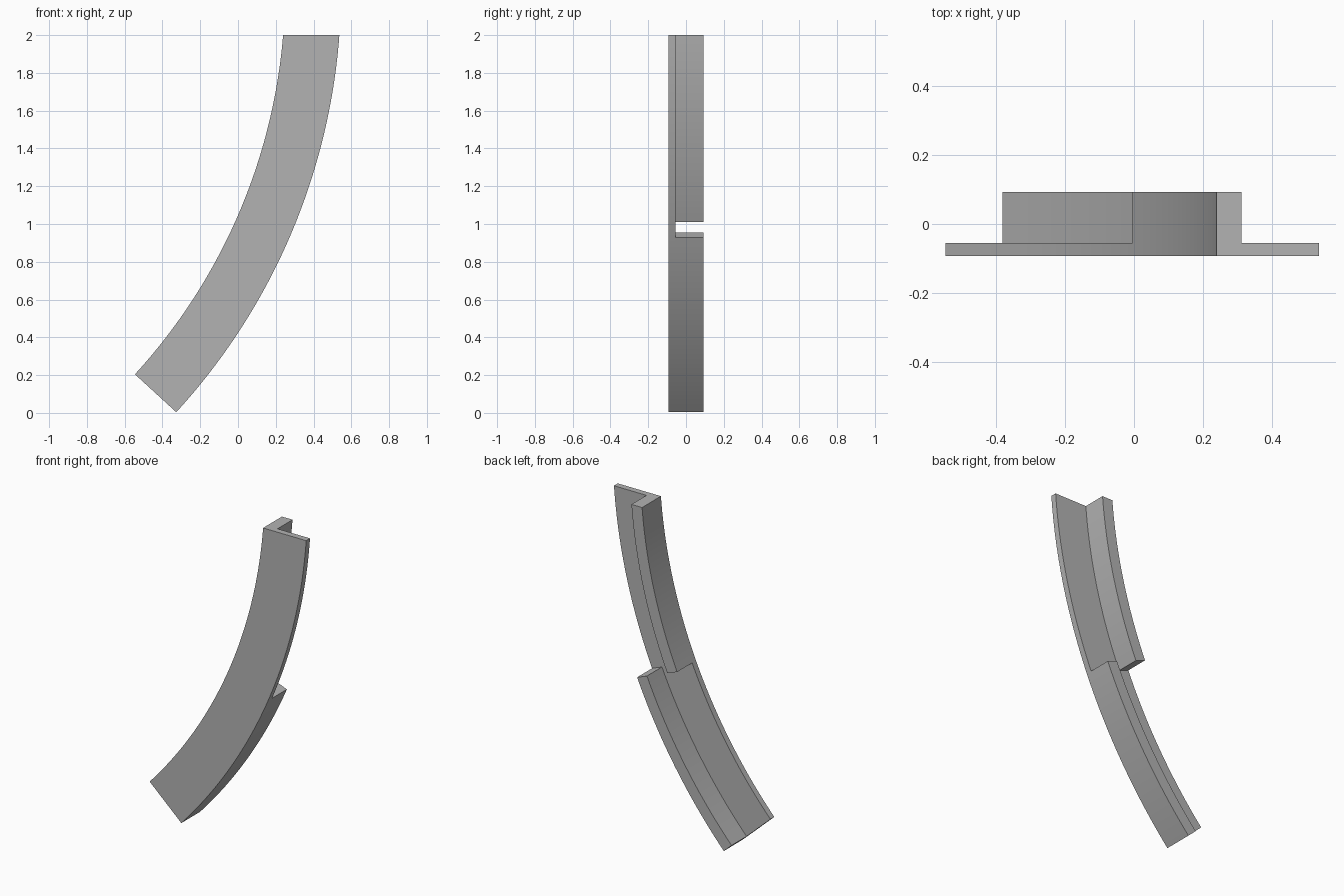
import bpy, bmesh, math

if "Cube" in bpy.data.objects:
    bpy.data.objects.remove(bpy.data.objects["Cube"], do_unlink=True)

# Shared arc: centre, radii and end angles below the horizontal
CX, CZ = -2.776, 2.248
R_IN, R_OUT = 3.025, 3.322
RIB = 0.073
BACK, STEP, FRONT = 0.093, -0.055, -0.093
SPLIT = 0.5

grey = bpy.data.materials.new("plain grey")
grey.use_nodes = True
colour = (0.45, 0.45, 0.45, 1)
grey.diffuse_color = colour
grey.node_tree.nodes["Principled BSDF"].inputs["Base Color"].default_value = colour


def arc_point(radius, t):
    """Point on the arc; t runs from the level top cut to the lower end."""
    top = math.asin((CZ - 2) / radius)
    a = top + (math.radians(42.5) - top) * t
    return CX + radius * math.cos(a), CZ - radius * math.sin(a)


def sweep(name, r0, r1, y0, y1, t0, t1, steps):
    """Sweep a rectangular section along the arc as a closed solid."""
    bm = bmesh.new()
    rings = []
    for i in range(steps + 1):
        t = t0 + (t1 - t0) * i / steps
        ring = []
        for r, y in ((r0, y0), (r1, y0), (r1, y1), (r0, y1)):
            x, z = arc_point(r, t)
            ring.append(bm.verts.new((x, y, z)))
        rings.append(ring)
    for a, b in zip(rings, rings[1:]):
        for k in range(4):
            n = (k + 1) % 4
            bm.faces.new((a[k], a[n], b[n], b[k]))
    bm.faces.new(rings[0])
    bm.faces.new(rings[-1])
    bmesh.ops.recalc_face_normals(bm, faces=bm.faces)
    mesh = bpy.data.meshes.new(name)
    bm.to_mesh(mesh)
    bm.free()
    mesh.materials.append(grey)
    ob = bpy.data.objects.new(name, mesh)
    bpy.context.collection.objects.link(ob)
    bpy.ops.object.select_all(action="DESELECT")
    ob.select_set(True)
    bpy.context.view_layer.objects.active = ob
    bpy.ops.object.shade_smooth_by_angle(angle=math.radians(30))


# Full-length front plate, with a flange on alternate edges behind each half
sweep("front_plate", R_IN, R_OUT, FRONT, STEP, 0, 1, 48)
sweep("upper_inner_flange", R_IN, R_IN + RIB, STEP, BACK, 0, SPLIT, 24)
sweep("lower_outer_flange", R_OUT - RIB, R_OUT, STEP, BACK, SPLIT, 1, 24)
